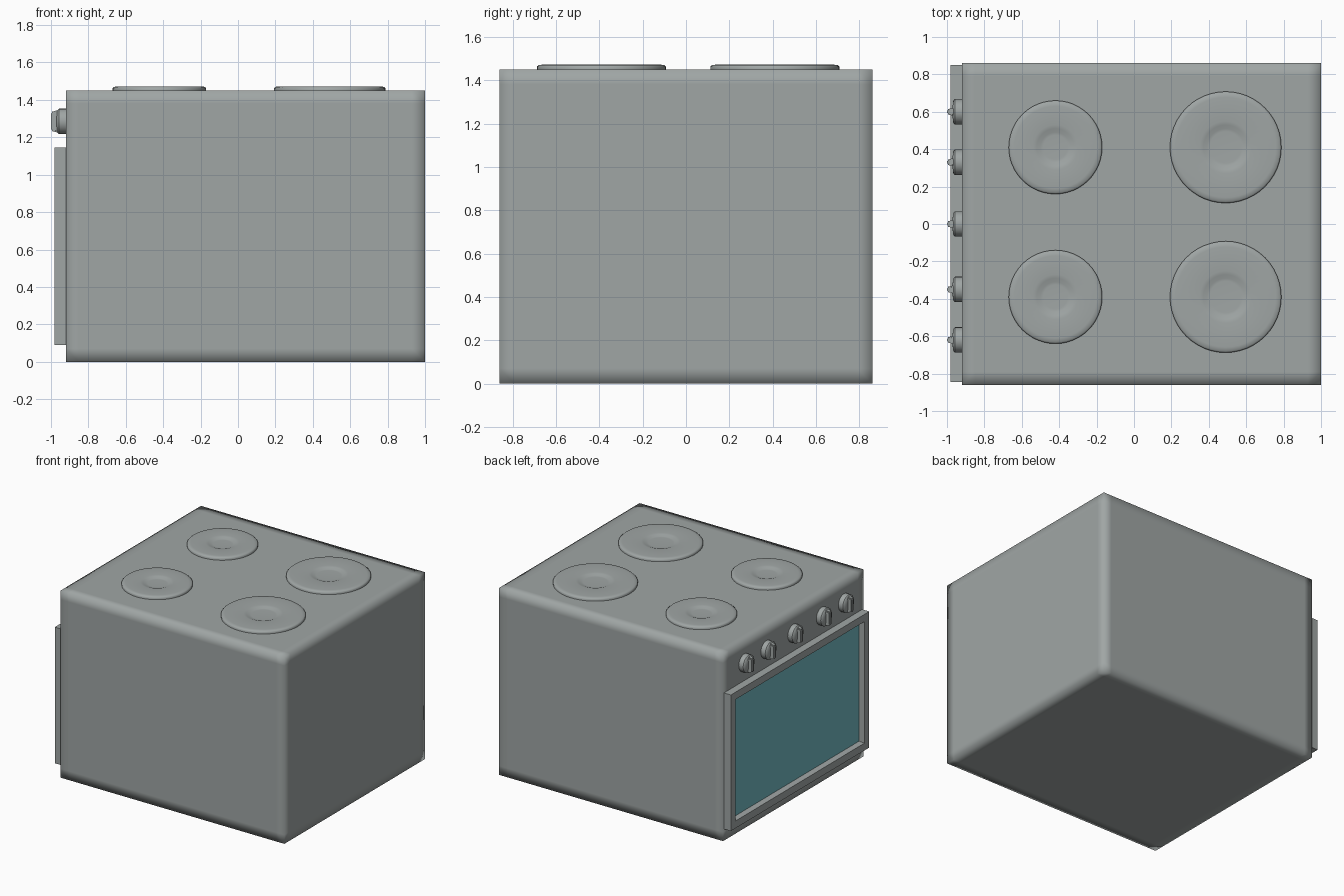
import bpy, bmesh, math
from mathutils import Matrix

if "Cube" in bpy.data.objects:
    bpy.data.objects.remove(bpy.data.objects["Cube"])


def material(name, rgb):
    m = bpy.data.materials.new(name)
    m.use_nodes = True
    m.diffuse_color = (*rgb, 1)
    m.node_tree.nodes["Principled BSDF"].inputs["Base Color"].default_value = (*rgb, 1)
    return m


steel = material("grey steel", (0.35, 0.38, 0.375))
glass = material("teal glass", (0.17, 0.48, 0.53))


def finish(name, bm, mats, angle=None):
    bmesh.ops.recalc_face_normals(bm, faces=bm.faces)
    mesh = bpy.data.meshes.new(name)
    bm.to_mesh(mesh)
    bm.free()
    ob = bpy.data.objects.new(name, mesh)
    bpy.context.collection.objects.link(ob)
    for m in mats:
        mesh.materials.append(m)
    if angle:
        bpy.ops.object.select_all(action='DESELECT')
        ob.select_set(True)
        bpy.context.view_layer.objects.active = ob
        bpy.ops.object.shade_smooth_by_angle(angle=math.radians(angle))
    return ob


def box(bm, lo, hi):
    size = [b - a for a, b in zip(lo, hi)]
    mid = [(a + b) / 2 for a, b in zip(lo, hi)]
    mat = Matrix.Translation(mid) @ Matrix.Diagonal((*size, 1))
    return bmesh.ops.create_cube(bm, size=1, matrix=mat)["verts"]


def lathe(bm, profile, steps=48):
    # profile of (radius, height) pairs turned about z
    verts = [bm.verts.new((r, 0, z)) for r, z in profile]
    edges = [bm.edges.new(p) for p in zip(verts, verts[1:])]
    bmesh.ops.spin(bm, geom=verts + edges, cent=(0, 0, 0), axis=(0, 0, 1),
                   angle=math.tau, steps=steps)
    bmesh.ops.remove_doubles(bm, verts=bm.verts, dist=0.0005)


# Body: block with support loops so smooth shading softens only the rims
lo, hi, rim = (-0.92, -0.86, 0), (1, 0.86, 1.45), 0.07
bm = bmesh.new()
box(bm, lo, hi)
for axis in range(3):
    for place in (lo[axis] + rim, hi[axis] - rim):
        co, no = [0, 0, 0], [0, 0, 0]
        co[axis], no[axis] = place, 1
        bmesh.ops.bisect_plane(bm, geom=bm.verts[:] + bm.edges[:] + bm.faces[:],
                               plane_co=co, plane_no=no)
finish("oven_body", bm, [steel], 120)

# Door: slab with an inset, recessed window
bm = bmesh.new()
box(bm, (-0.98, -0.845, 0.09), (-0.915, 0.85, 1.145))
bm.normal_update()
pane = min(bm.faces, key=lambda f: f.calc_center_median().x)
bmesh.ops.inset_region(bm, faces=[pane], thickness=0.08)
bmesh.ops.inset_region(bm, faces=[pane], thickness=0.006, depth=-0.045)
pane.material_index = 1
finish("oven_door", bm, [steel, glass])

# Hotplates: shallow turned discs with a dished centre
for x, r, label in ((-0.42, 0.25, "small"), (0.49, 0.298, "large")):
    for y, side in ((0.41, "back"), (-0.39, "front")):
        bm = bmesh.new()
        d = r * 0.4
        lathe(bm, [(r, 0), (r, 0.013), (r - 0.008, 0.02), (r - 0.03, 0.022),
                   (d + 0.02, 0.022), (d, 0.019), (d - 0.02, 0.011),
                   (d - 0.035, 0.01), (0, 0.01)])
        ob = finish(f"{label}_hotplate_{side}", bm, [steel], 60)
        ob.location = (x, y, 1.45)

# Knobs: turned base with a tapered upright grip
for i, y in enumerate((0.6, 0.33, 0, -0.35, -0.62)):
    bm = bmesh.new()
    lathe(bm, [(0.068, 0), (0.068, 0.038), (0.06, 0.046), (0.03, 0.05), (0, 0.05)], 24)
    grip = box(bm, (-0.064, -0.026, 0.03), (0.064, 0.026, 0.08))
    for v in grip:
        if v.co.z > 0.05:
            v.co.x *= 0.78
            v.co.y *= 0.5
    edges = {e for v in grip for e in v.link_edges}
    bmesh.ops.bevel(bm, geom=list(edges), offset=0.007, segments=2, affect='EDGES')
    bm.transform(Matrix.Rotation(-math.pi / 2, 4, 'Y'))
    ob = finish(f"knob_{i + 1}", bm, [steel], 40)
    ob.location = (-0.92, y, 1.285)
